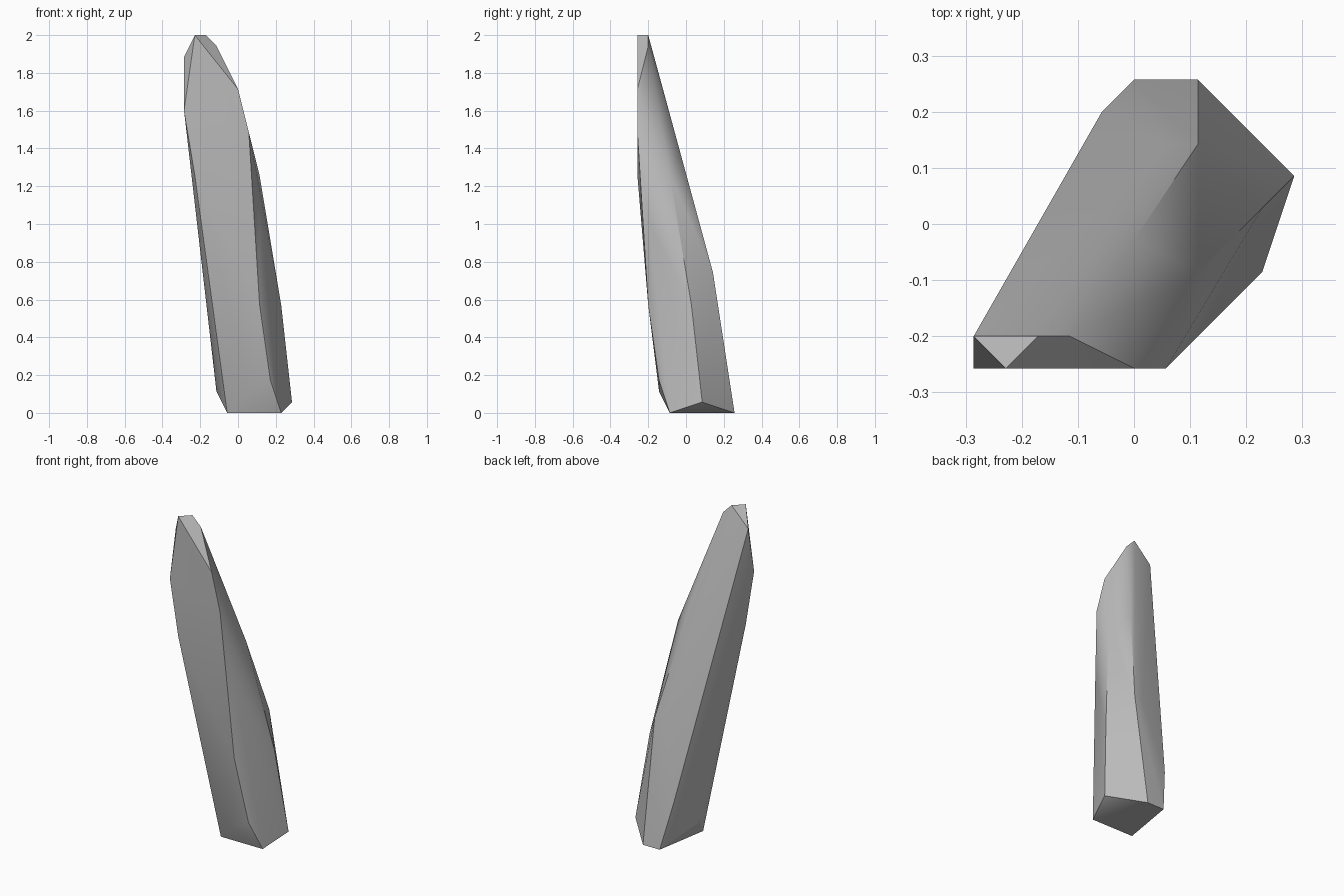
import bpy
import bmesh
import math

cube = bpy.data.objects.get("Cube")
if cube:
    bpy.data.objects.remove(cube, do_unlink=True)

# Corners sit on a regular lattice: (x, y from the front, z) in steps
STEP = 2 / 35
FRONT_OFFSET = 4.5

base = [(-1, 3, 0), (4, 3, 0), (2, 9, 0), (0, 9, 0), (5, 6, 1)]
lower_bevel = [(1, 2, 2), (-2, 5, 2), (3, 2, 3), (-1, 8, 5)]
right_ridge = [(4, 5, 10), (2, 3, 22)]
front_ridge = [(2, 1, 10), (2, 1, 18), (1, 0, 26), (0, 0, 30)]
left_ridge = [(-4, 0, 22), (-5, 0, 28), (-5, 1, 28), (-5, 1, 33)]
back_ridge = [(1, 7, 13), (2, 7, 13), (-1, 4, 24), (0, 4, 24)]
tip = [(-4, 0, 35), (-3, 1, 35), (-2, 1, 34)]

# Flat grey stone colour
stone = bpy.data.materials.new("stone_grey")
stone.use_nodes = True
grey = (0.5, 0.5, 0.5, 1.0)
stone.diffuse_color = grey
for node in stone.node_tree.nodes:
    if node.type == "BSDF_PRINCIPLED":
        node.inputs["Base Color"].default_value = grey
        node.inputs["Roughness"].default_value = 0.9

# Leaning shard, wrapped around its ridge corners
bm = bmesh.new()
for ring in (base, lower_bevel, right_ridge, front_ridge, left_ridge, back_ridge, tip):
    for x, y, z in ring:
        bm.verts.new((x * STEP, (y - FRONT_OFFSET) * STEP, z * STEP))
hull = bmesh.ops.convex_hull(bm, input=bm.verts)
loose = {g for g in hull["geom_interior"] if isinstance(g, bmesh.types.BMVert)}
bmesh.ops.delete(bm, geom=list(loose), context="VERTS")
bmesh.ops.dissolve_limit(bm, angle_limit=math.radians(0.5), verts=bm.verts, edges=bm.edges)
bmesh.ops.recalc_face_normals(bm, faces=bm.faces)

mesh = bpy.data.meshes.new("stone_shard")
bm.to_mesh(mesh)
bm.free()
mesh.materials.append(stone)
shard = bpy.data.objects.new("stone_shard", mesh)
bpy.context.collection.objects.link(shard)

# Smooth the gentle facets, keep the ridges crisp
bpy.ops.object.select_all(action="DESELECT")
shard.select_set(True)
bpy.context.view_layer.objects.active = shard
bpy.ops.object.shade_smooth_by_angle(angle=math.radians(30))
